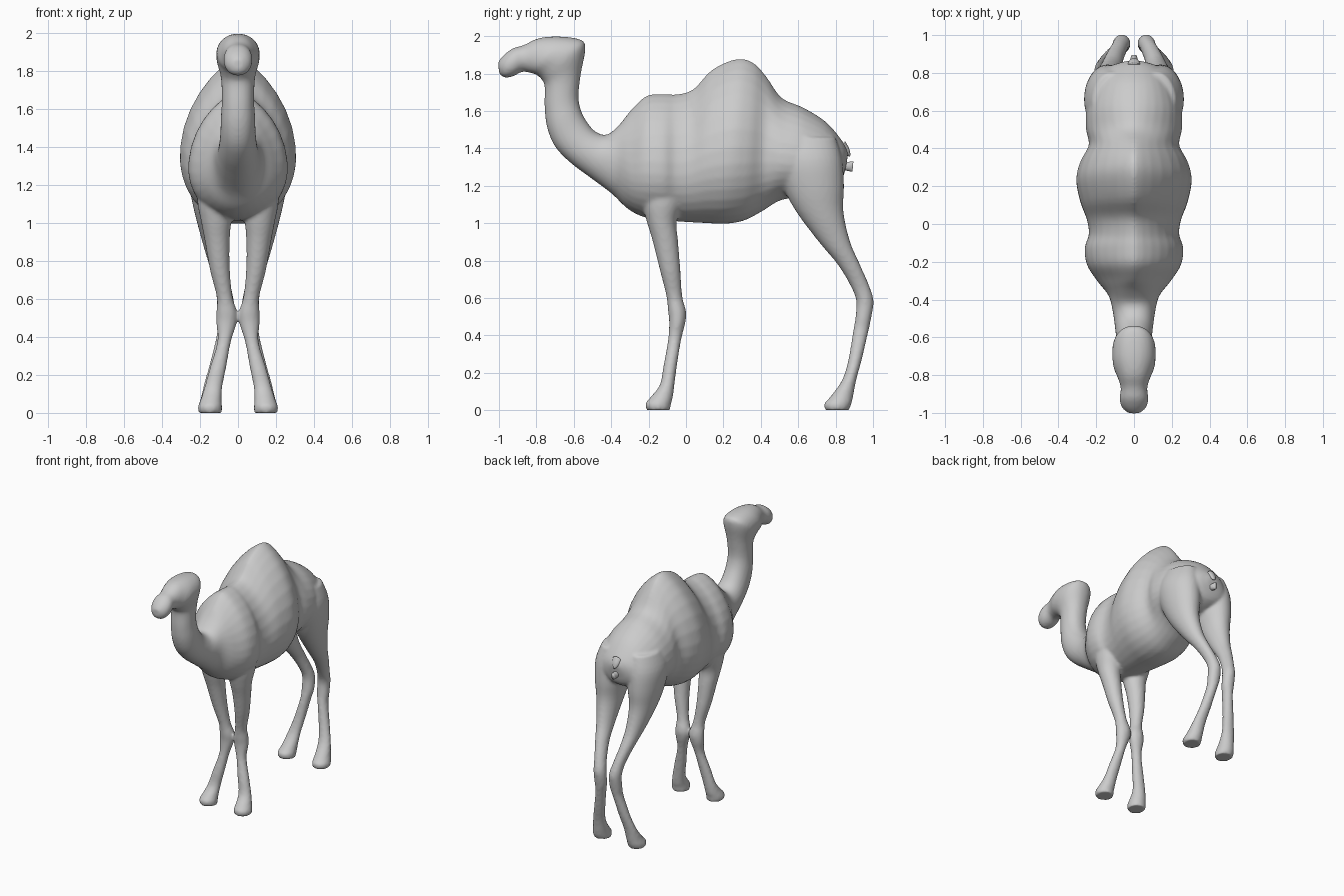
import bpy, bmesh
from math import sin, cos, pi, copysign

SEG, STEPS = 32, 4


def spline(rows):
    """Catmull-Rom interpolation through the section rows."""
    out = []
    for i in range(len(rows) - 1):
        p0, p1, p2, p3 = rows[max(i - 1, 0)], rows[i], rows[i + 1], rows[min(i + 2, len(rows) - 1)]
        for k in range(STEPS):
            t = k / STEPS
            out.append([0.5 * (2 * b + (c - a) * t + (2 * a - 5 * b + 4 * c - d) * t * t
                               + (3 * b - a - 3 * c + d) * t ** 3)
                        for a, b, c, d in zip(p0, p1, p2, p3)])
    return out + [list(rows[-1])]


def loft(bm, rows, side=1):
    """Skin rings; each row is (ya, za, yb, zb, half width, x, upper power, widest fraction)."""
    rings = []
    for ya, za, yb, zb, w, x, p, f in spline(rows):
        ring = []
        for i in range(SEG):
            t = 2 * pi * (i + 0.5) / SEG
            c, s = cos(t), sin(t)
            along = f + s * ((1 - f) if s > 0 else f)
            dx = copysign(abs(c) ** (p if s > 0 else min(p, 1)), c) * w
            ring.append(bm.verts.new((side * (x + dx), ya + (yb - ya) * along, za + (zb - za) * along)))
        rings.append(ring)
    faces = [bm.faces.new(rings[0]), bm.faces.new(rings[-1][::-1])]
    for a, b in zip(rings, rings[1:]):
        for i in range(SEG):
            j = (i + 1) % SEG
            faces.append(bm.faces.new((a[i], b[i], b[j], a[j])))
    bmesh.ops.recalc_face_normals(bm, faces=faces)


def make(name, bm):
    me = bpy.data.meshes.new(name)
    bm.to_mesh(me)
    bm.free()
    ob = bpy.data.objects.new(name, me)
    bpy.context.collection.objects.link(ob)
    for poly in me.polygons:
        poly.use_smooth = True
    return ob


# Trunk: belly point, back point, half width, upper power
trunk = [
    (.855, 1.30, .868, 1.38, .04, 1), (.825, 1.22, .835, 1.44, .14, 1),
    (.73, 1.17, .75, 1.54, .205, 1), (.60, 1.14, .63, 1.617, .25, 1.1),
    (.50, 1.12, .51, 1.672, .255, 1.3), (.41, 1.065, .43, 1.785, .24, 1.5),
    (.31, 1.013, .36, 1.86, .285, 1.6), (.21, .996, .27, 1.88, .307, 1.6),
    (.10, 1.0, .14, 1.823, .285, 1.6), (.01, 1.005, .04, 1.718, .25, 1.5),
    (-.06, 1.01, -.05, 1.69, .24, 1.4), (-.13, 1.015, -.12, 1.692, .262, 1.4),
    (-.22, 1.03, -.21, 1.682, .25, 1.4), (-.31, 1.075, -.29, 1.61, .195, 1.3)]

# Neck and head: throat point, nape point, half width
neck = [
    (-.40, 1.16, -.355, 1.528, .135), (-.51, 1.242, -.42, 1.474, .112),
    (-.62, 1.325, -.482, 1.488, .10), (-.70, 1.41, -.53, 1.542, .093),
    (-.742, 1.51, -.562, 1.605, .09), (-.756, 1.62, -.575, 1.68, .085),
    (-.756, 1.735, -.562, 1.80, .09), (-.775, 1.772, -.538, 1.93, .11),
    (-.795, 1.79, -.56, 1.98, .115), (-.815, 1.80, -.68, 1.998, .11),
    (-.84, 1.805, -.79, 1.988, .085), (-.875, 1.81, -.865, 1.953, .07),
    (-.925, 1.785, -.925, 1.935, .077), (-.97, 1.778, -.973, 1.90, .064),
    (-1.0, 1.80, -1.003, 1.865, .03)]

# Legs: front y, rear y, z, centre x, half width
front_leg = [
    (-.24, .02, 1.30, .12, .10), (-.235, -.015, 1.12, .12, .095), (-.21, -.05, 1.01, .115, .08),
    (-.18, -.043, .91, .11, .066), (-.14, -.03, .75, .095, .052), (-.105, -.02, .61, .07, .042),
    (-.096, 0, .53, .059, .055), (-.09, -.003, .47, .061, .053), (-.096, -.026, .375, .073, .036),
    (-.12, -.048, .24, .105, .043), (-.14, -.062, .135, .13, .047), (-.19, -.07, .07, .142, .055),
    (-.217, -.08, .035, .147, .063), (-.21, -.085, 0, .147, .062)]
hind_leg = [
    (.47, .80, 1.46, .12, .10), (.47, .835, 1.34, .135, .127), (.515, .845, 1.2, .14, .117),
    (.59, .842, 1.06, .14, .09), (.71, .878, .90, .125, .063), (.81, .93, .78, .105, .048),
    (.877, .978, .67, .08, .042), (.91, 1.003, .585, .066, .045), (.905, .99, .49, .065, .045),
    (.893, .975, .42, .073, .037), (.868, .94, .27, .105, .041), (.834, .91, .16, .13, .047),
    (.77, .893, .07, .142, .056), (.738, .885, .035, .147, .063), (.745, .87, 0, .147, .062)]

# Body: overlapping lofts fused into one smooth skin
bm = bmesh.new()
loft(bm, [(a, b, c, d, w, 0, p, .40) for a, b, c, d, w, p in trunk]
     + [(a, b, c, d, w, 0, .9, .5) for a, b, c, d, w in neck])
for side in (1, -1):
    for leg in (front_leg, hind_leg):
        loft(bm, [(a, z, b, z, w, x, 1, .5) for a, b, z, x, w in leg], side)
body = make("camel_body", bm)
remesh = body.modifiers.new("fuse", 'REMESH')
remesh.mode = 'VOXEL'
remesh.voxel_size = 0.011
remesh.use_smooth_shade = True
smooth = body.modifiers.new("soften", 'SMOOTH')
smooth.factor = 0.5
smooth.iterations = 5

# Short tail stub and the small tuft below it
for name, rows in (
        ("tail_stub", [(.83, 1.38, .85, 1.44, .035), (.855, 1.365, .872, 1.40, .025), (.875, 1.355, .88, 1.365, .008)]),
        ("tail_tuft", [(.82, 1.29, .82, 1.33, .02), (.86, 1.28, .86, 1.328, .022), (.89, 1.275, .895, 1.33, .014)])):
    bm = bmesh.new()
    loft(bm, [(a, b, c, d, w, 0, 1, .5) for a, b, c, d, w in rows])
    make(name, bm)
